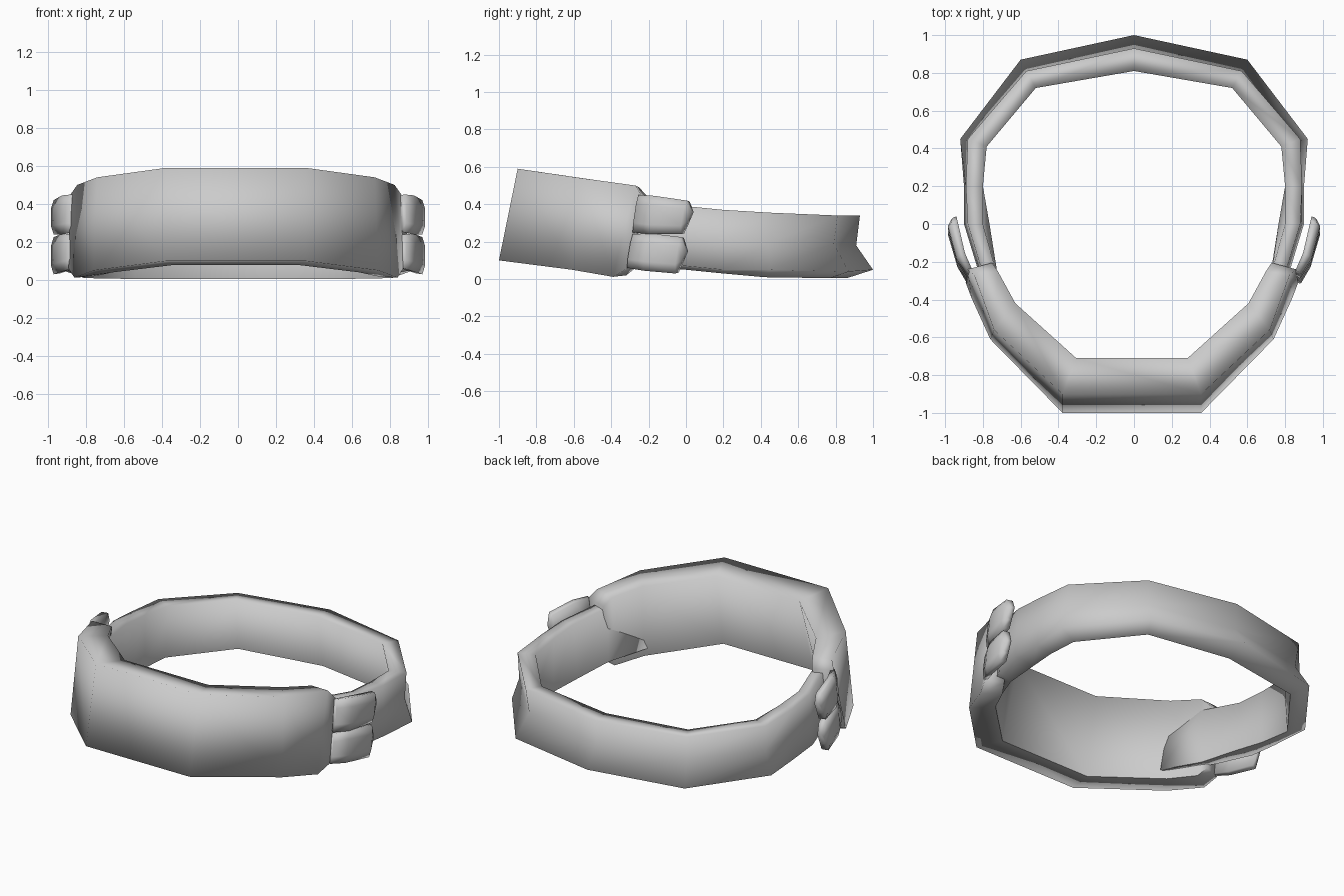
import bpy, bmesh

cube = bpy.data.objects.get("Cube")
if cube:
    bpy.data.objects.remove(cube)

grey = bpy.data.materials.new("plain grey")
grey.use_nodes = True
grey.diffuse_color = (0.6, 0.6, 0.6, 1)
grey.node_tree.nodes["Principled BSDF"].inputs["Base Color"].default_value = (0.6, 0.6, 0.6, 1)


def loft(name, sections, sharp=(), shift=0):
    """Skin a closed cross-section along its stations and cap both ends."""
    bm = bmesh.new()
    rings = [[bm.verts.new((x + shift, y, z)) for x, y, z in s] for s in sections]
    n = len(rings[0])
    for a, b in zip(rings, rings[1:]):
        for i in range(n):
            j = (i + 1) % n
            bm.faces.new((a[i], a[j], b[j], b[i]))
        for i in sharp:
            bm.edges.get((a[i], b[i])).smooth = False
    bm.faces.new(rings[0])
    bm.faces.new(rings[-1])
    bmesh.ops.recalc_face_normals(bm, faces=bm.faces)
    for face in bm.faces:
        face.smooth = True
    mesh = bpy.data.meshes.new(name)
    bm.to_mesh(mesh)
    bm.free()
    mesh.materials.append(grey)
    bpy.context.collection.objects.link(bpy.data.objects.new(name, mesh))


def flip(section):
    return [(-x, y, z) for x, y, z in section]


# Broad front band: outer top, outer bottom, inner bottom, inner top
band = [
    [(.367, -.90, .59), (.367, -1.0, .10), (.32, -.82, .08), (.295, -.71, .56)],
    [(.73, -.56, .54), (.75, -.61, .05), (.65, -.49, .04), (.617, -.42, .52)],
    [(.835, -.27, .50), (.85, -.39, .012), (.74, -.32, .02), (.71, -.25, .49)],
    [(.87, -.24, .45), (.88, -.31, .06), (.77, -.27, .06), (.74, -.205, .44)],
]
loft("front_band", [flip(s) for s in reversed(band)] + band, sharp=(2,), shift=-.011)

# Rear strap: outer top, outer waist, outer flare, inner bottom, inner top
strap = [
    [(0, .93, .34), (0, .91, .18), (0, 1.0, .05), (0, .86, .005), (0, .81, .34)],
    [(.57, .81, .34), (.56, .79, .19), (.60, .87, .04), (.54, .77, .005), (.52, .72, .34)],
    [(.88, .45, .355), (.875, .44, .19), (.92, .45, .05), (.81, .42, .01), (.78, .41, .355)],
    [(.89, .20, .37), (.89, .20, .20), (.90, .20, .05), (.80, .20, .03), (.80, .20, .37)],
    [(.88, 0, .39), (.89, 0, .22), (.90, 0, .07), (.765, 0, .05), (.80, 0, .385)],
    [(.81, -.23, .42), (.82, -.23, .25), (.83, -.23, .09), (.725, -.25, .07), (.73, -.25, .42)],
    [(.68, -.45, .44), (.68, -.47, .27), (.68, -.51, .10), (.62, -.50, .09), (.645, -.45, .43)],
]
loft("rear_strap", [flip(s) for s in reversed(strap[1:])] + strap, sharp=(3,))


def clasp_sections(rows):
    """Pillow-shaped pad: each row is x, y, thickness, bottom and top height."""
    out = []
    for x, y, t, lo, hi in rows:
        mid, h = (lo + hi) / 2, (hi - lo) / 2
        # Thickness runs inward, square to the splayed pad
        out.append([(x - t * d, y + .5 * t * d + .015 * up, mid + up * h)
                    for d, up in ((1, .95), (.3, 1), (0, .5), (0, -.5), (.3, -1), (1, -.95))])
    return out


# Two stacked clasp pads on each side
upper = [(.885, -.275, .03, .25, .45), (.94, -.19, .045, .24, .445),
         (.985, -.02, .05, .24, .42), (.97, .012, .03, .29, .36)]
lower = [(.885, -.305, .03, .06, .24), (.935, -.22, .045, .045, .245),
         (.985, -.05, .05, .03, .225), (.97, -.018, .03, .08, .15)]
for level, rows in (("upper", upper), ("lower", lower)):
    pad = clasp_sections(rows)
    loft("left_" + level + "_clasp", pad)
    loft("right_" + level + "_clasp", [flip(s) for s in pad])
